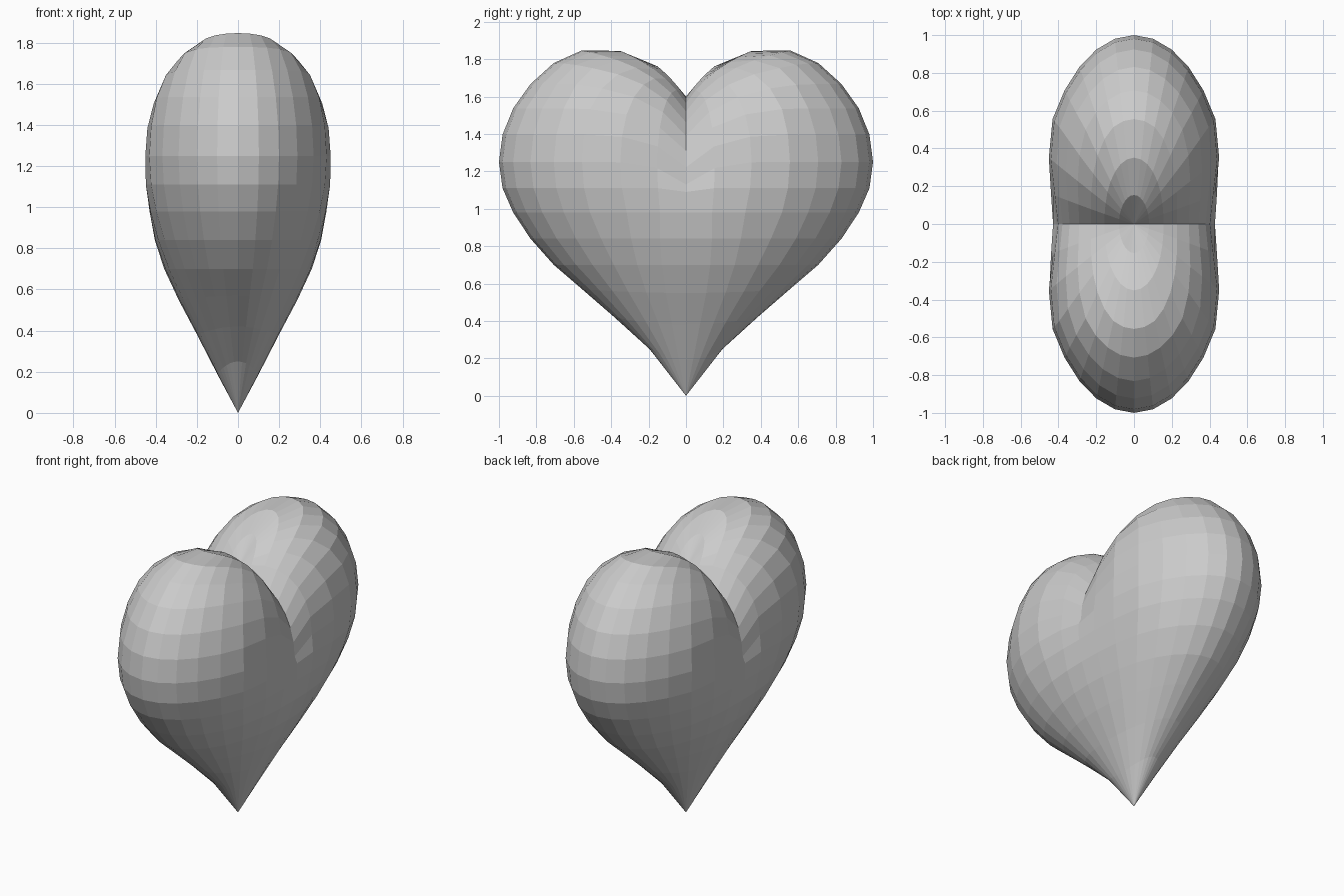
import bpy
import math

if "Cube" in bpy.data.objects:
    bpy.data.objects.remove(bpy.data.objects["Cube"])


def clamp(v):
    return max(0.0, min(1.0, v))


# Heart body: a faceted globe reshaped into two lobes with a pointed base
bpy.ops.mesh.primitive_uv_sphere_add(segments=32, ring_count=16, radius=1)
heart = bpy.context.object
heart.name = "heart"

# Ring heights of the lower half, from the tip up to the widest ring
LOWER = [0.0, 0.25, 0.42, 0.57, 0.70, 0.84, 0.98, 1.11, 1.25]

for v in heart.data.vertices:
    sx, sy, sz = v.co
    ay = abs(sy)
    ring = round(math.acos(max(-1, min(1, -sz))) / math.pi * 16)
    radius = math.hypot(sx, sy)

    if ring < 8:
        # Tapered lower half, ring fronts lifted slightly near the tip
        z = LOWER[ring]
        if radius > 0.01:
            z -= 0.06 * clamp(1 - (ring - 1) / 3) * (sx / radius) ** 2
    else:
        # Rounded upper half with a cleft that deepens toward the top
        z = 1.25 + 0.75 * sz
        width = 0.45 + 0.45 * sz
        z -= (0.12 + 0.28 * sz) * clamp(1 - ay / width) ** 2.3
    if ring == 7 and ay < 0.01:
        z -= 0.02

    # Waist between the lobes
    pinch = 0.5 * (1 + math.cos(math.pi * min(ay / 0.6, 1)))
    x = sx * (0.52 - 0.11 * pinch * clamp((sz + 0.8) / 0.8))

    # Columns drawn in toward the cleft
    y = sy * (1 - 0.35 * clamp(1 - ay / 0.5) * clamp((sz + 0.8) / 0.4))
    v.co = (x, y, z)

for p in heart.data.polygons:
    p.use_smooth = False
heart.data.update()
